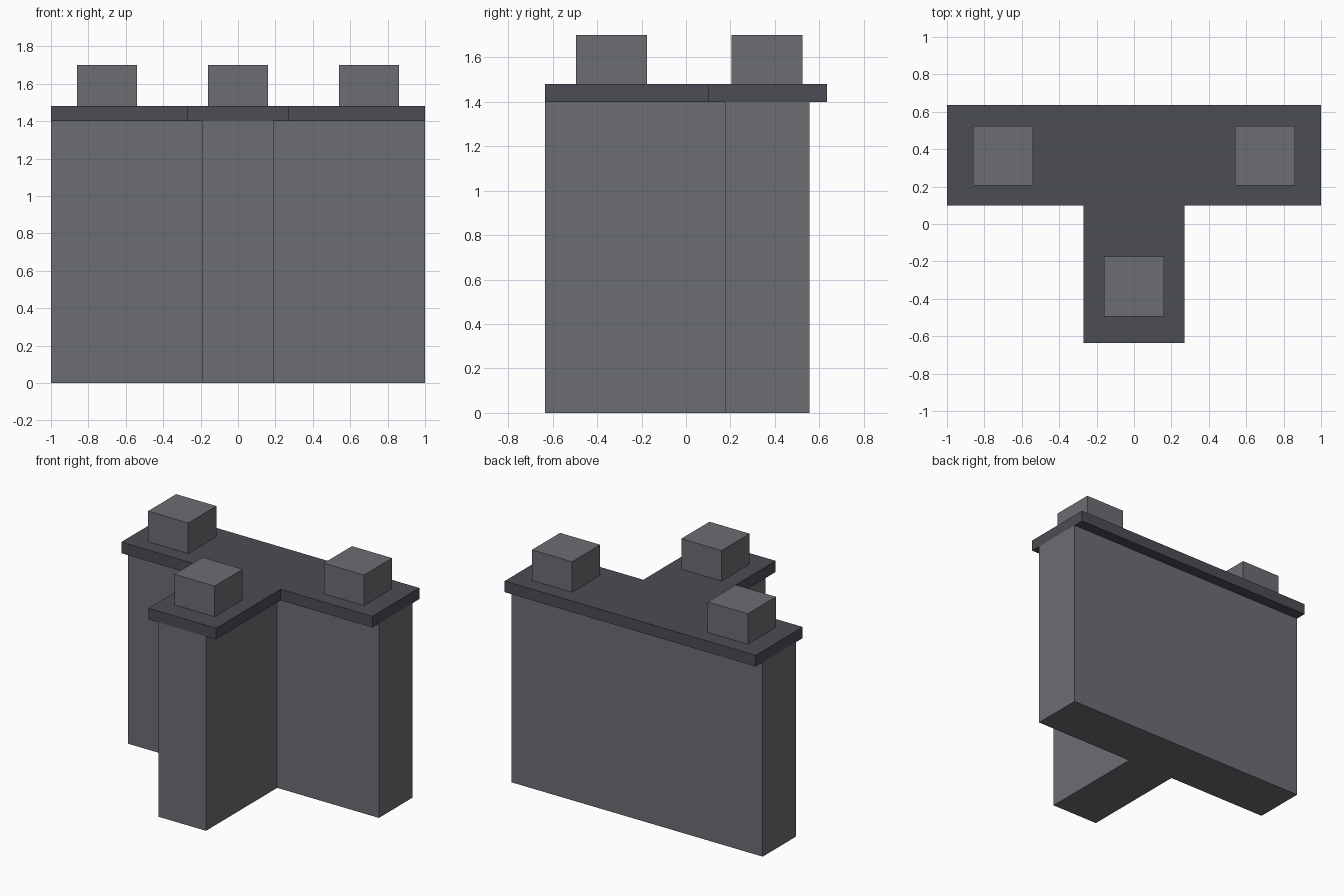
import bpy, bmesh

if "Cube" in bpy.data.objects:
    bpy.data.objects.remove(bpy.data.objects["Cube"])


def make_material(name, color):
    mat = bpy.data.materials.new(name)
    mat.diffuse_color = color
    mat.use_nodes = True
    mat.node_tree.nodes["Principled BSDF"].inputs["Base Color"].default_value = mat.diffuse_color
    return mat


def prism(name, outline, z0, z1, mat):
    """Closed flat-faced solid: counter-clockwise outline extruded from z0 to z1."""
    bm = bmesh.new()
    base = bm.faces.new([bm.verts.new((x, y, z0)) for x, y in outline])
    top = bmesh.ops.extrude_face_region(bm, geom=[base], use_keep_orig=True)
    verts = [v for v in top["geom"] if isinstance(v, bmesh.types.BMVert)]
    bmesh.ops.translate(bm, verts=verts, vec=(0, 0, z1 - z0))
    bmesh.ops.recalc_face_normals(bm, faces=bm.faces)
    mesh = bpy.data.meshes.new(name)
    bm.to_mesh(mesh)
    bm.free()
    mesh.materials.append(mat)
    obj = bpy.data.objects.new(name, mesh)
    bpy.context.collection.objects.link(obj)
    return obj


def tee(stem, front, inner, back):
    """T-shaped plan, bar at the back and stem to the front."""
    half = [(stem, front), (stem, inner), (1.0, inner), (1.0, back)]
    return half + [(-x, y) for x, y in reversed(half)]


def square(x, y, r):
    return [(x - r, y - r), (x + r, y - r), (x + r, y + r), (x - r, y + r)]


stone = make_material("grey", (0.15, 0.155, 0.17, 1))
slab = make_material("dark_grey", (0.07, 0.075, 0.09, 1))

# T-shaped wall and the wider slab on top, flush at the three ends
prism("wall_body", tee(0.19, -0.635, 0.175, 0.555), 0.0, 1.40, stone)
prism("cap_slab", tee(0.27, -0.635, 0.10, 0.635), 1.40, 1.48, slab)

# Square blocks on the slab, one per arm
for name, x, y in (("left_block", -0.70, 0.365),
                   ("right_block", 0.70, 0.365),
                   ("front_block", 0.0, -0.335)):
    prism(name, square(x, y, 0.16), 1.48, 1.70, stone)
